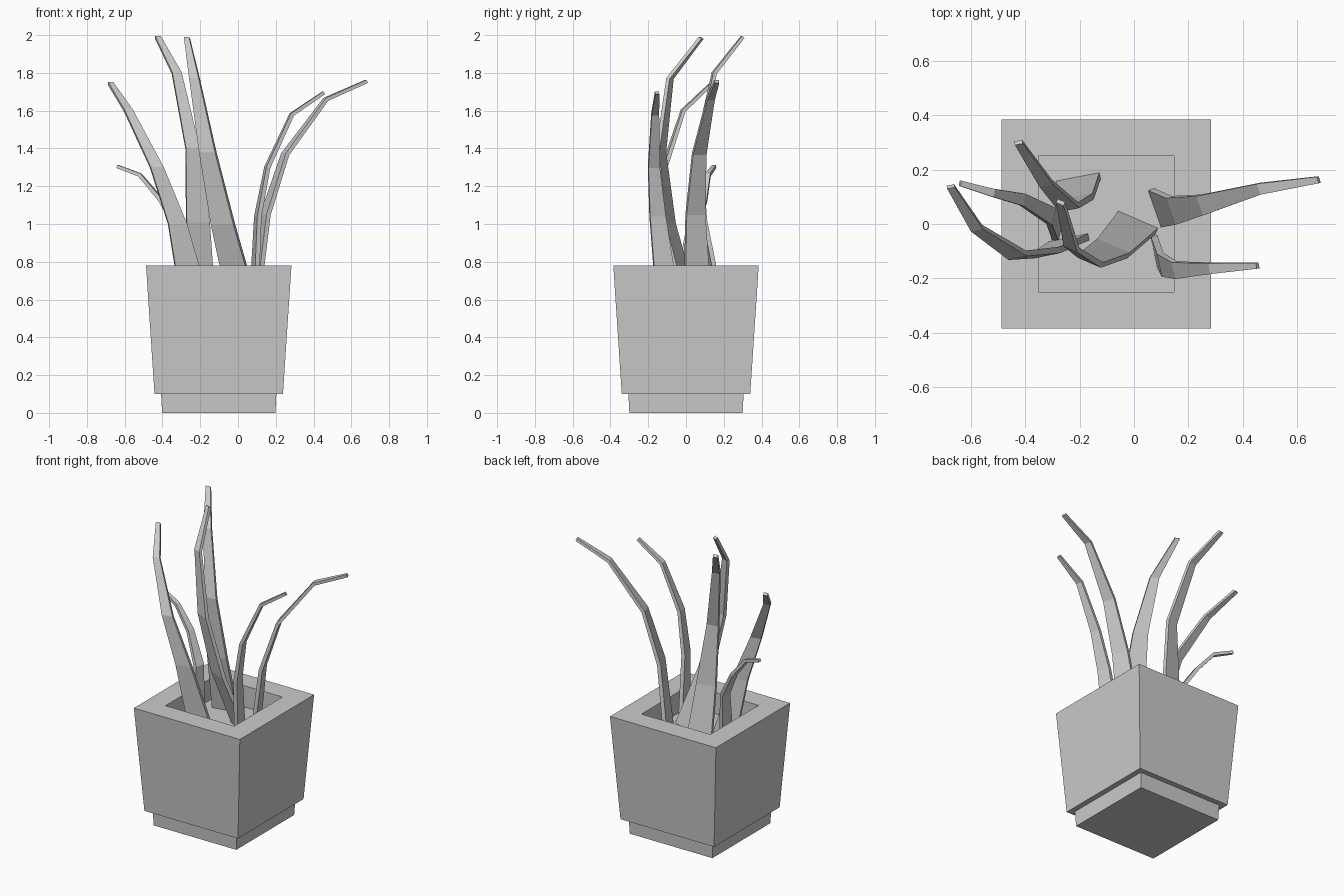
import bpy, bmesh
from mathutils import Vector

if "Cube" in bpy.data.objects:
    bpy.data.objects.remove(bpy.data.objects["Cube"])

CX = -0.102  # pot centre in x


def stack(name, rings):
    """Closed solid from a list of four-sided rings."""
    bm = bmesh.new()
    loops = [[bm.verts.new(p) for p in ring] for ring in rings]
    for a, b in zip(loops, loops[1:]):
        for i in range(4):
            j = (i + 1) % 4
            bm.faces.new((a[i], a[j], b[j], b[i]))
    bm.faces.new(loops[0][::-1])
    bm.faces.new(loops[-1])
    bmesh.ops.recalc_face_normals(bm, faces=bm.faces)
    me = bpy.data.meshes.new(name)
    bm.to_mesh(me)
    bm.free()
    ob = bpy.data.objects.new(name, me)
    bpy.context.collection.objects.link(ob)
    return ob


def square(half, z):
    return [(CX + sx * half, sy * half, z)
            for sx, sy in ((-1, -1), (1, -1), (1, 1), (-1, 1))]


def leaf(name, side, path):
    """Flat tapering blade; path holds (x, y, z, width)."""
    pts = [Vector(p[:3]) for p in path]
    side = Vector((side[0], side[1], 0)).normalized()
    rings = []
    last = len(pts) - 1
    for i, p in enumerate(pts):
        t = pts[min(i + 1, last)] - pts[max(i - 1, 0)]
        n = t.cross(side).normalized()
        w = side * path[i][3] / 2
        h = n * (0.025 - 0.007 * i / last) / 2
        if i == 0:  # level cut at the root
            h = Vector((n.x, n.y, 0)).normalized() * 0.0125
        rings.append([p - w - h, p + w - h, p + w + h, p - w + h])
    stack(name, rings)


# Pot with stepped foot, flat rim and recessed soil level
stack("pot", [square(h, z) for h, z in (
    (0.30, 0), (0.305, 0.10), (0.34, 0.10), (0.385, 0.78),
    (0.25, 0.78), (0.25, 0.64))])

# Leaves
leaf("centre_leaf", (0.92, -0.4), [
    (.015, .01, .62, .16), (-.08, -.09, 1.0, .13), (-.16, -.133, 1.38, .092),
    (-.23, -.085, 1.77, .055), (-.27, .08, 1.985, .03)])
leaf("back_left_leaf", (0.98, 0.19), [
    (-.205, .165, .62, .165), (-.212, .09, 1.01, .125), (-.24, .062, 1.4, .075),
    (-.325, .15, 1.8, .05), (-.425, .30, 1.99, .03)])
leaf("back_right_leaf", (-0.33, 0.94), [
    (.085, .06, .62, .145), (.145, .05, 1.05, .105), (.25, .07, 1.37, .075),
    (.465, .13, 1.66, .042), (.68, .163, 1.755, .025)])
leaf("front_right_leaf", (-0.2, 0.98), [
    (.085, -.10, .62, .12), (.105, -.15, 1.04, .085), (.155, -.17, 1.3, .062),
    (.285, -.163, 1.58, .04), (.455, -.153, 1.695, .022)])
leaf("front_left_leaf", (0.97, 0.2), [
    (-.235, -.06, .62, .15), (-.32, -.105, 1.0, .10), (-.43, -.115, 1.3, .07),
    (-.58, -.015, 1.6, .045), (-.675, .138, 1.745, .028)])
leaf("small_leaf", (0.2, 0.98), [
    (-.28, -.02, .62, .09), (-.305, .03, .95, .065), (-.41, .09, 1.13, .045),
    (-.52, .115, 1.26, .03), (-.64, .15, 1.305, .02)])
